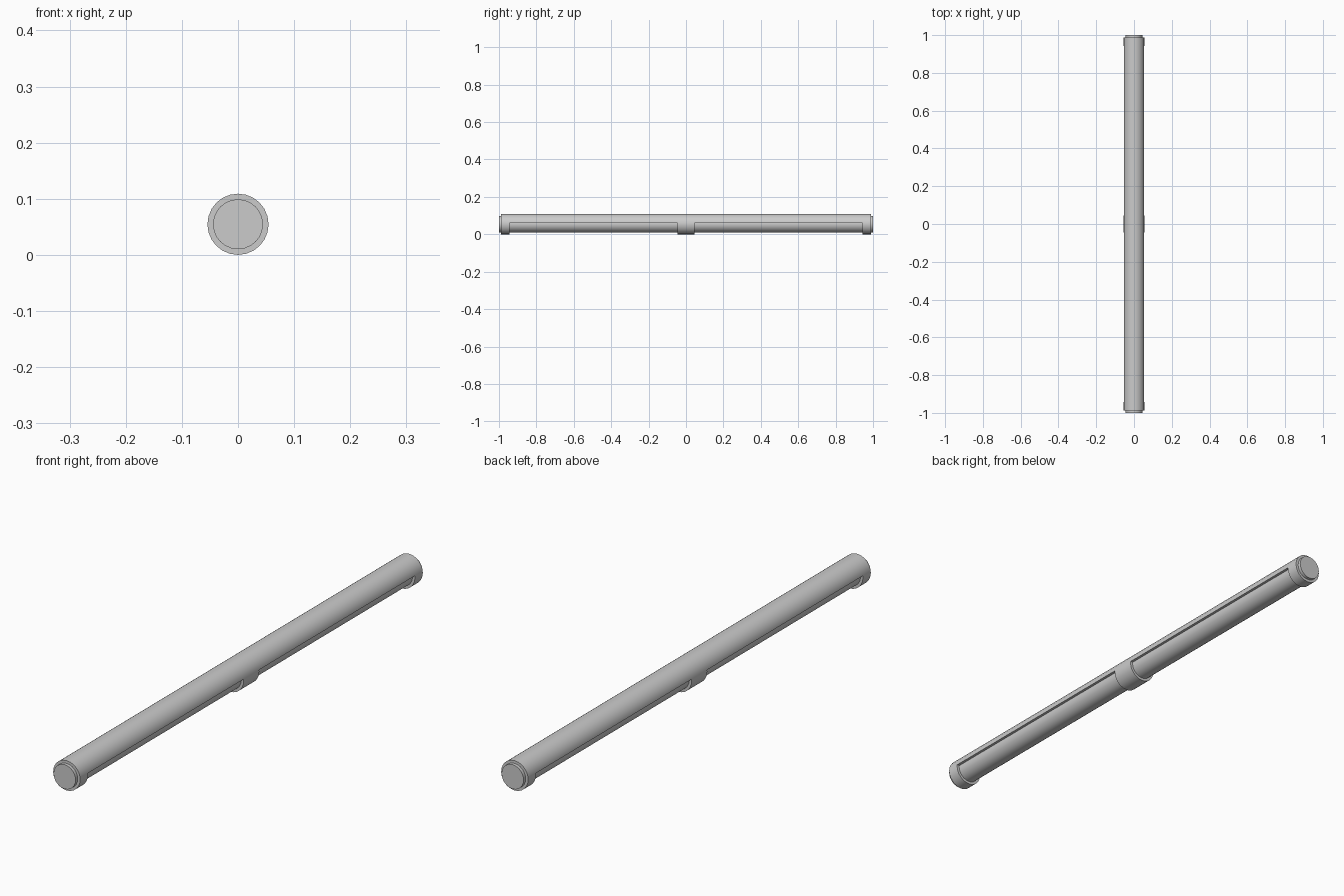
import bpy
import math

if "Cube" in bpy.data.objects:
    bpy.data.objects.remove(bpy.data.objects["Cube"])

R_OUT, R_IN = 0.0545, 0.0445   # housing and tube radii
Z_AXIS = 0.0545
LEDGE_Z = 0.06                 # lower edge of the housing along the openings
RIB_IN, RIB_OUT = 0.045, 0.943 # y range of each opening
SIDES = 24


def cylinder(name, radius, length):
    bpy.ops.mesh.primitive_cylinder_add(
        vertices=SIDES, radius=radius, depth=length,
        location=(0, 0, Z_AXIS), rotation=(math.pi / 2, 0, 0))
    obj = bpy.context.object
    obj.name = name
    return obj


def cut_opening(target, side):
    # Box that removes the lower half of the housing between two collars
    bpy.ops.mesh.primitive_cube_add(
        size=1, location=(0, side * (RIB_IN + RIB_OUT) / 2, LEDGE_Z - 0.1))
    cutter = bpy.context.object
    cutter.name = "opening_cutter"
    cutter.scale = (0.3, RIB_OUT - RIB_IN, 0.2)
    cutter.hide_render = True
    mod = target.modifiers.new("opening", 'BOOLEAN')
    mod.operation = 'DIFFERENCE'
    mod.solver = 'EXACT'
    mod.object = cutter
    bpy.context.view_layer.objects.active = target
    bpy.ops.object.modifier_apply(modifier=mod.name)
    bpy.data.objects.remove(cutter)


def smooth(obj):
    bpy.ops.object.select_all(action='DESELECT')
    obj.select_set(True)
    bpy.context.view_layer.objects.active = obj
    bpy.ops.object.shade_smooth_by_angle(angle=math.radians(35))


# Inner tube, slightly longer than the housing so its ends form a step
tube = cylinder("inner_tube", R_IN, 2.0)

# Outer housing with end collars and a middle collar left whole
housing = cylinder("housing", R_OUT, 1.976)
for side in (-1, 1):
    cut_opening(housing, side)

for part in (tube, housing):
    smooth(part)
